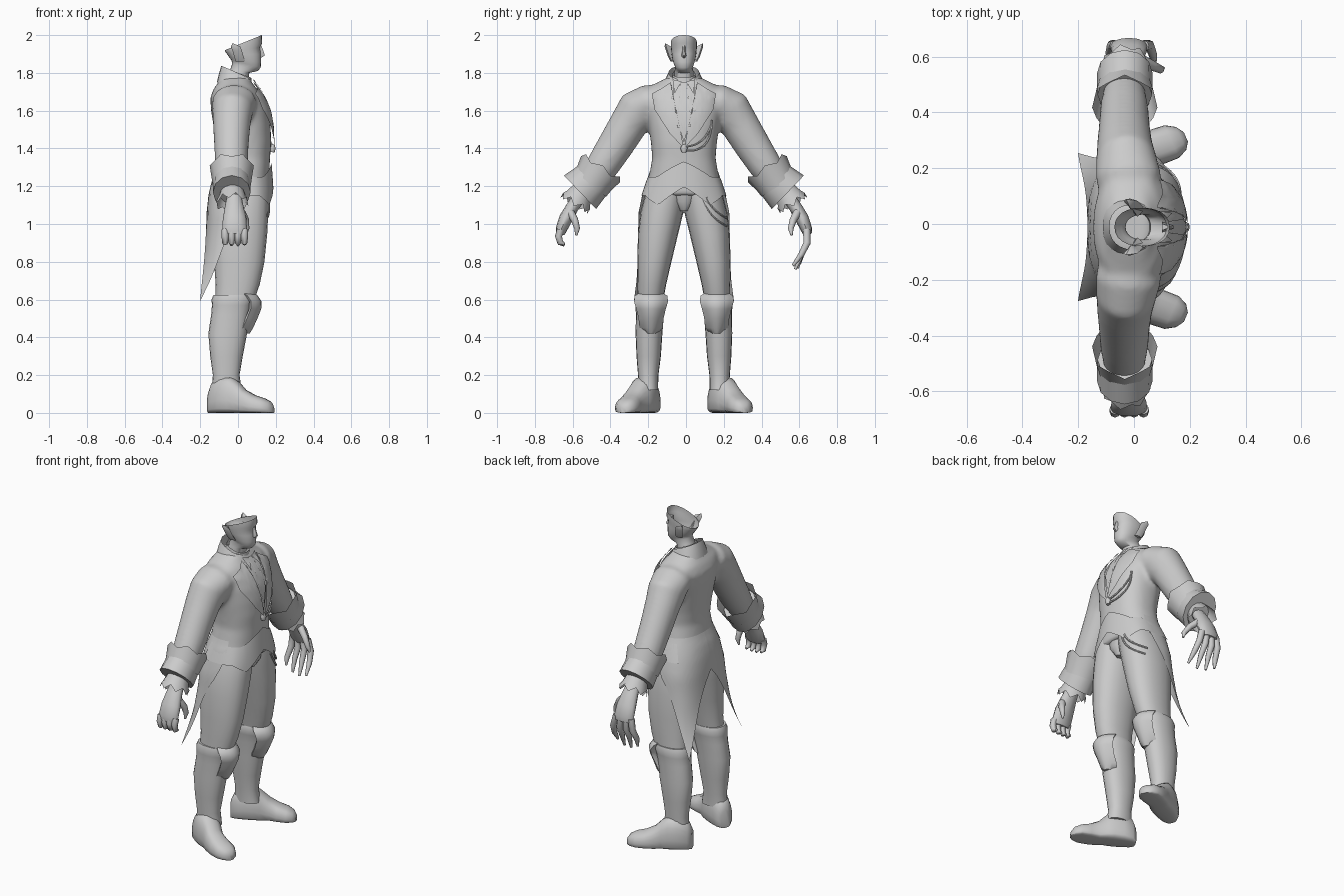
import bpy, bmesh, math
from mathutils import Vector

if "Cube" in bpy.data.objects:
    bpy.data.objects.remove(bpy.data.objects["Cube"])

CY = -0.011  # lateral centre of the figure, which faces +x
mat = bpy.data.materials.new("plain_grey")
mat.diffuse_color = (0.6, 0.6, 0.6, 1)
mat.use_nodes = True
mat.node_tree.nodes["Principled BSDF"].inputs["Base Color"].default_value = mat.diffuse_color


def finish(name, bm, angle=50):
    for v in bm.verts:
        v.co.y += CY
    bmesh.ops.recalc_face_normals(bm, faces=bm.faces)
    me = bpy.data.meshes.new(name)
    bm.to_mesh(me)
    bm.free()
    ob = bpy.data.objects.new(name, me)
    bpy.context.collection.objects.link(ob)
    me.materials.append(mat)
    bpy.ops.object.select_all(action='DESELECT')
    ob.select_set(True)
    bpy.context.view_layer.objects.active = ob
    bpy.ops.object.shade_smooth_by_angle(angle=math.radians(angle))
    return ob


def loft(name, rings, closed=True, cap=(True, True), angle=50):
    bm = bmesh.new()
    vs = [[bm.verts.new(p) for p in r] for r in rings]
    n = len(vs[0])
    for a, b in zip(vs, vs[1:]):
        for i in range(n if closed else n - 1):
            j = (i + 1) % n
            bm.faces.new((a[i], a[j], b[j], b[i]))
    for end, on in ((vs[0], cap[0]), (vs[-1], cap[1])):
        if closed and on:
            bm.faces.new(end)
    return finish(name, bm, angle)


def spow(v, e):
    return math.copysign(abs(v) ** e, v)


def oval(x0, x1, y0, y1, zb, zf, n=24, e=0.9):
    """Flat ring; zb and zf are its heights at the back and front."""
    pts = []
    for i in range(n):
        a = 2 * math.pi * i / n
        c, s = spow(math.cos(a), e), spow(math.sin(a), e)
        pts.append(((x0 + x1) / 2 + (x1 - x0) / 2 * c, (y0 + y1) / 2 + (y1 - y0) / 2 * s,
                    zb + (zf - zb) * (c + 1) / 2))
    return pts


def sweep(name, path, n=16, cap=(True, True), spike=0):
    """Tube along (x, y, z, x radius, side radius); spike jags the last ring."""
    P = [Vector(p[:3]) for p in path]
    rings = []
    for k, p in enumerate(path):
        d = (P[min(k + 1, len(P) - 1)] - P[max(k - 1, 0)]).normalized()
        a = Vector((1, 0, 0))
        a = (a - d * a.dot(d)).normalized()
        b = d.cross(a)
        rings.append([P[k] + a * p[3] * math.cos(t) + b * p[4] * math.sin(t)
                      + d * (spike * (-1) ** i if k == len(P) - 1 else 0)
                      for i, t in enumerate(2 * math.pi * j / n for j in range(n))])
    return loft(name, rings, cap=cap)


# Torso: height, back, front, half width
TORSO = [(1.06, -.153, .16, .23), (1.15, -.145, .165, .212), (1.25, -.122, .165, .185),
         (1.35, -.107, .17, .168), (1.43, -.115, .176, .175), (1.52, -.13, .173, .187),
         (1.6, -.143, .16, .2), (1.67, -.147, .132, .21), (1.72, -.127, .098, .2),
         (1.745, -.107, .075, .15), (1.78, -.09, .06, .08)]
coat = [loft("coat", [oval(b, f, -w, w, z, z, 32, .85) for z, b, f, w in TORSO[1:]])]

# Sleeves are fused with the torso into one smooth coat
for s in (1, -1):
    coat.append(sweep("sleeve", [(x, s * y, z, a, b) for x, y, z, a, b in (
        (-.015, .08, 1.652, .1, .08), (-.02, .185, 1.645, .118, .095), (-.028, .24, 1.603, .109, .117),
        (-.033, .29, 1.535, .1, .102), (-.035, .36, 1.42, .092, .096),
        (-.035, .43, 1.31, .086, .088), (-.035, .51, 1.195, .07, .07))], n=24))
for ob in coat:
    ob.select_set(True)
bpy.context.view_layer.objects.active = coat[0]
bpy.ops.object.join()
for m in list(coat[0].modifiers):
    coat[0].modifiers.remove(m)
fuse = coat[0].modifiers.new("fuse", 'REMESH')
fuse.mode, fuse.voxel_size, fuse.use_smooth_shade = 'VOXEL', .013, True
soft = coat[0].modifiers.new("soften", 'SMOOTH')
soft.factor, soft.iterations = .5, 10


def section(z):
    z = min(max(z, TORSO[0][0]), TORSO[-1][0])
    for p, q in zip(TORSO, TORSO[1:]):
        if z <= q[0]:
            t = (z - p[0]) / (q[0] - p[0])
            return [p[i] + (q[i] - p[i]) * t for i in (1, 2, 3)]


def front_x(y, z):
    b, f, w = section(z)
    return (b + f) / 2 + (f - b) / 2 * max(0, 1 - abs(y / w) ** 2.35) ** .43


def plate(name, pts, off):
    """Thin cloth panel outlined in (y, z) and laid on the chest."""
    bm = bmesh.new()
    bm.faces.new([bm.verts.new((0, y, z)) for y, z in pts])
    bmesh.ops.triangulate(bm, faces=bm.faces)
    bmesh.ops.subdivide_edges(bm, edges=bm.edges, cuts=7, use_grid_fill=True)
    for v in bm.verts:
        v.co.x = front_x(v.co.y, v.co.z) + off
    return finish(name, bm)


# Head with an open, slanted crown: back, front, back height, front height, half width
HEAD = [(-.06, .05, 1.72, 1.72, .055), (-.04, .06, 1.82, 1.8, .05), (-.03, .105, 1.85, 1.81, .045),
        (-.035, .12, 1.868, 1.828, .053), (-.045, .122, 1.88, 1.857, .06),
        (-.055, .122, 1.895, 1.9, .065), (-.062, .116, 1.905, 1.935, .067),
        (-.068, .128, 1.913, 1.958, .069), (-.07, .126, 1.92, 2.0, .069)]
loft("head", [oval(b, f, -w, w, zb, zf) for b, f, zb, zf, w in HEAD], cap=(False, False))
loft("nose", [[(.1, -w, z), (x, -w * .3, z), (x, w * .3, z), (.1, w, z)] for x, w, z in
              ((.122, .017, 1.88), (.142, .02, 1.892), (.136, .014, 1.912), (.124, .012, 1.945))])

# Coat collar, open at the front, and shirt collar
loft("coat_collar", [r[3:22] for r in (oval(-.112, .105, -.118, .118, 1.75, 1.68),
                                       oval(-.1, .09, -.097, .097, 1.8, 1.73),
                                       oval(-.088, .078, -.08, .08, 1.838, 1.765))], closed=False)
loft("shirt_collar", [oval(-.07, .075, -.07, .07, 1.76, 1.72), oval(-.055, .07, -.06, .06, 1.82, 1.775)],
     cap=(False, False))
plate("shirt_front", [(-.055, 1.735), (.055, 1.735), (.055, 1.62), (0, 1.43), (-.055, 1.62)], .009)
plate("necktie", [(-.018, 1.75), (.018, 1.75), (.014, 1.71), (.03, 1.58), (0, 1.48), (-.03, 1.58),
                  (-.014, 1.71)], .014)

# Waistcoat hem: wraps the front and sides and ends in two points
hem = [[], [], []]
for i in range(49):
    a = -115 + 230 * i / 48
    k, r = abs(a), math.radians(a)
    top = 1.25 + .08 * max(0, 1 - k / 45)
    low = 1.195 - .095 * k / 32 if k < 32 else 1.10 + .05 * min(1, (k - 32) / 30)
    for row, (t, off, e) in zip(hem, ((0, .008, .85), (.5, .017, .78), (1, .022, .72))):
        z = top + (low - top) * t
        b, f, w = section(z)
        row.append(((b + f) / 2 + ((f - b) / 2 + off) * spow(math.cos(r), e),
                    (w + off * .6) * spow(math.sin(r), .85), z))
loft("waistcoat_hem", hem, closed=False)
loft("trouser_seat", [oval(b, f, -w, w, z, z, 20) for z, b, f, w in
                      ((1.07, -.1, .12, .03), (1.12, -.13, .15, .08), (1.24, -.11, .155, .14))])

# Coat button and watch chains
sweep("coat_button", [(front_x(0, 1.4) + .008, 0, 1.42, .012, .012),
                      (front_x(0, 1.4) + .01, 0, 1.4, .016, .02),
                      (front_x(0, 1.4) + .008, 0, 1.38, .012, .012)], 10)


def thigh_x(y, z):
    return .002 + .155 * max(0, 1 - ((y - .12) / .125) ** 2) ** .5


def chain(name, pts, off, surf=front_x):
    a, b, c = pts
    path = []
    for i in range(11):
        t = i / 10
        y, z = [(1 - t) ** 2 * a[k] + 2 * t * (1 - t) * b[k] + t * t * c[k] for k in (0, 1)]
        path.append((surf(y, z) + off, y, z, .005, .006))
    sweep(name, path, 6)


chain("chest_chain_outer", [(0, 1.39), (.15, 1.37), (.148, 1.55)], .008)
chain("chest_chain_inner", [(0, 1.41), (.11, 1.41), (.148, 1.53)], .008)
chain("hip_chain_outer", [(.1, 1.13), (.13, 1.04), (.225, .99)], .008, thigh_x)
chain("hip_chain_inner", [(.12, 1.14), (.15, 1.07), (.23, 1.03)], .008, thigh_x)

for s, side in ((1, "left"), (-1, "right")):
    # Lapel and shirt collar point
    plate(side + "_lapel", [(s * .07, 1.75), (s * .115, 1.72), (s * .17, 1.69), (s * .142, 1.65),
                            (s * .155, 1.605), (s * .075, 1.48), (0, 1.4), (s * .035, 1.52),
                            (s * .066, 1.63)], .017)
    plate(side + "_collar_point", [(s * .012, 1.755), (s * .06, 1.765), (s * .05, 1.69)], .021)

    # Pointed ear
    loft(side + "_ear", [[(x - .024, s * y, z), (x, s * (y + .008), z), (x + .026, s * y, z),
                          (x, s * (y - .025), z)] for x, y, z in
                         ((.012, .062, 1.86), (.004, .076, 1.885), (-.006, .088, 1.92),
                          (-.014, .094, 1.94))] + [[(-.028, s * .1, 1.957)] * 4])

    # Coat tail: notched at the centre back, long point at the outer corner
    rows = []
    for r in range(17):
        row = []
        for i in range(17):
            u = i / 16
            low = 1.06 - .47 * (u / .5) if u < .5 else .59 + .58 * ((u - .5) / .5) ** .8
            z = 1.28 + (low - 1.28) * r / 16
            d = max(0, (1.2 - z) / .61)
            a = math.radians(180 - 104 * u)
            b, f, w = section(z)
            off = .012 * min(1, max(0, (1.28 - z) / .06))
            cx = (b + f) / 2 * (1 - min(1, d * 1.5))
            e = .85 - .2 * min(1, d * 2)
            row.append((cx + (cx - b + off + .11 * d ** 3) * spow(math.cos(a), e),
                        s * (w + off * .8 + .07 * d ** 3) * math.sin(a) ** e, z))
        rows.append(row)
    loft(side + "_coat_tail", rows, closed=False)

    # Trouser leg and boot shaft: height, back, front, inner, outer
    def limb(name, table):
        loft(side + name, [oval(b, f, s * i, s * o, z, z, 20) for z, b, f, i, o in table])
    limb("_trouser_leg", [(1.24, -.105, .155, -.02, .175), (1.15, -.138, .162, -.01, .207),
                          (1.06, -.147, .16, .003, .23), (.95, -.142, .155, .03, .243),
                          (.8, -.127, .14, .066, .247), (.68, -.118, .115, .094, .245),
                          (.58, -.12, .08, .112, .245)])
    limb("_boot_shaft", [(.12, -.14, .02, .137, .24), (.2, -.133, .008, .135, .243),
                         (.3, -.147, .025, .122, .251), (.42, -.157, .048, .114, .256),
                         (.52, -.142, .06, .106, .254), (.57, -.138, .072, .1, .257),
                         (.6, -.14, .085, .094, .26), (.625, -.13, .085, .102, .252)])

    # Turned-out boot foot: distance along, half width, height
    base, d = Vector((-.152, s * .175, 0)), Vector((.338, s * .148, 0))
    n = Vector((-d.y, d.x, 0)).normalized()
    rings = []
    for t, w, h in ((0, .032, .11), (.06, .055, .16), (.2, .068, .19), (.35, .071, .19), (.45, .066, .165),
                    (.55, .062, .125), (.7, .066, .095), (.85, .064, .078), (.95, .045, .06), (1, .018, .035)):
        c = base + d * t + Vector((0, s * .012 * math.sin(t * math.pi) - s * .012 * (t < .5), 0))
        rings.append([c + n * w * spow(math.cos(a), .7) + Vector((0, 0, max(0, h * (.35 + .65 * math.sin(a)))
                      if math.sin(a) >= 0 else .35 * h * (1 - abs(math.sin(a)) ** .35)))
                      for a in (2 * math.pi * k / 20 for k in range(20))])
    loft(side + "_boot_foot", rings)

    # Knee guard: height, half width, face depth
    rings = []
    for z, w, x in ((.42, .035, .062), (.45, .062, .08), (.5, .066, .103), (.55, .078, .123),
                    (.59, .09, .125), (.62, .086, .105), (.64, .055, .08)):
        rings.append([(x - .055 * abs(k / 4) ** 2, s * .174 + w * k / 4, z) for k in range(-4, 5)]
                     + [(x - .065, s * .174 - w * k / 5, z) for k in range(-4, 5)])
    loft(side + "_knee_guard", rings)

    # Two-tier cuff and ruffle
    def arm(name, table, **kw):
        sweep(side + name, [(x, s * y, z, a, b) for x, y, z, a, b in table], **kw)
    arm("_cuff_upper", [(-.033, .5, 1.2, .1, .104), (-.033, .475, 1.24, .106, .11),
                        (-.033, .435, 1.3, .117, .124)], n=12, cap=(False, False), spike=.012)
    arm("_cuff_lower", [(-.033, .475, 1.24, .098, .106), (-.033, .55, 1.168, .1, .123)], n=12)
    arm("_cuff_ruffle", [(-.03, .53, 1.18, .06, .06), (-.03, .56, 1.135, .075, .075),
                         (-.03, .575, 1.11, .085, .085)], n=14, cap=(True, False), spike=.016)

    # Hand: the left fingers hang open, the right fingers curl
    arm("_palm", [(-.02, .555, 1.14, .04, .034), (-.02, .59, 1.09, .05, .034), (-.018, .625, 1.03, .062, .036),
                  (-.018, .65, .97, .066, .03), (-.018, .655, .945, .055, .022)], n=12)
    for k in range(4):
        x = .034 - .034 * k
        drop = (0, .02, .015, -.01)[k]
        if s > 0:
            pts = [(x, .65, .97), (x * 1.3 + .01, .652, .9), (x * 1.5 + .015, .622, .84),
                   (x * 1.6 + .02, .577 + .012 * k, .78 - drop)]
        else:
            pts = [(x, .652, .97), (x, .664, .935), (x, .654, .9), (x, .632, .893 - drop * .3)]
        arm("_finger_%d" % (k + 1), [p + (r, r) for p, r in zip(pts, (.02, .019, .016, .007))], n=8)
    q = .05 if s > 0 else 0
    arm("_thumb", [(.02, .6, 1.06, .022, .022), (.04 + q * .5, .578, 1.02, .019, .019),
                   (.045 + q, .565, .975, .015, .015), (.04 + q * 1.3, .57, .94, .006, .006)], n=8)
